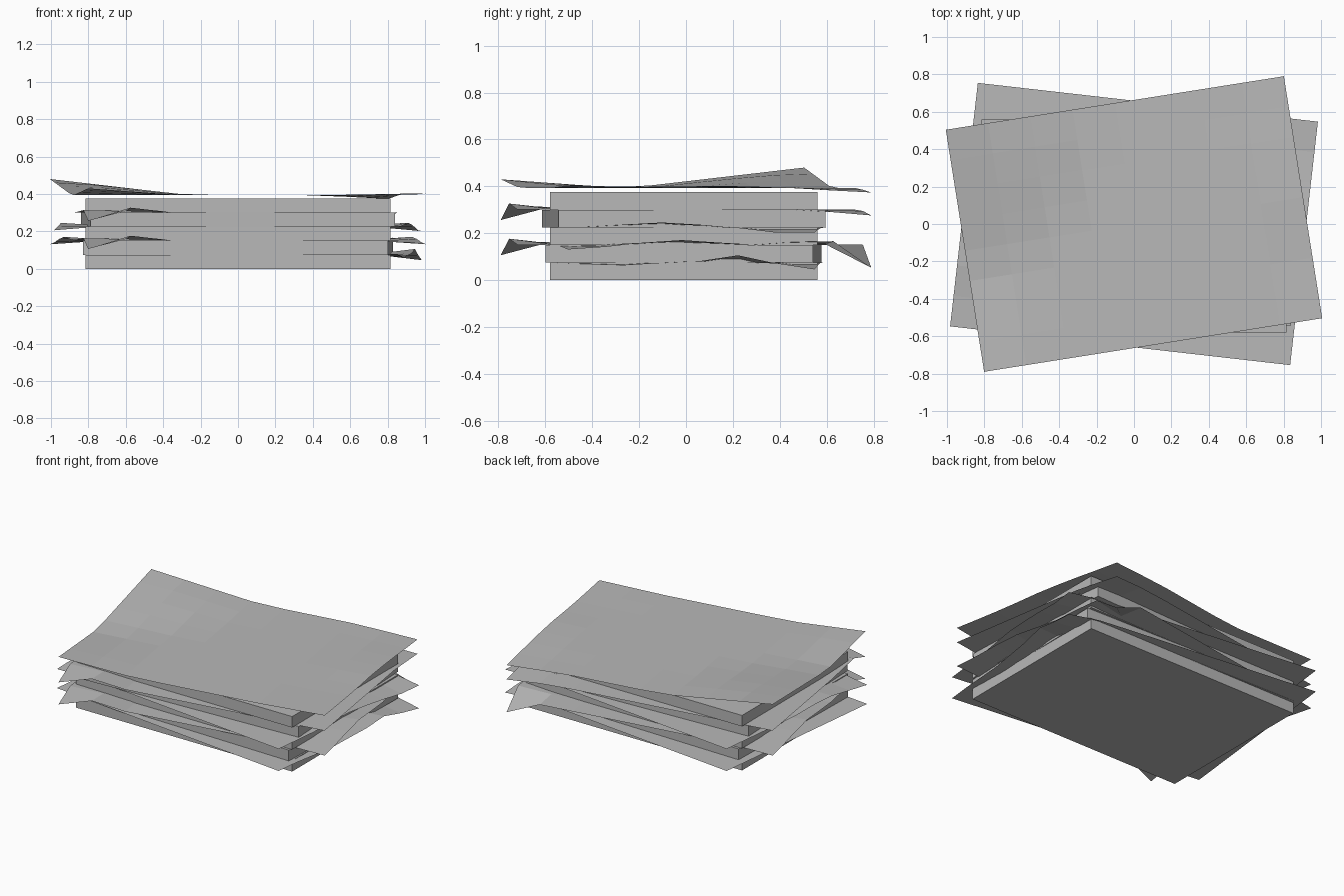
import bpy, bmesh, math
from mathutils import Matrix, Vector

cube = bpy.data.objects.get("Cube")
if cube:
    bpy.data.objects.remove(cube, do_unlink=True)

grey = bpy.data.materials.new("paper_grey")
grey.use_nodes = True
colour = (0.48, 0.48, 0.48, 1)
grey.diffuse_color = colour
grey.node_tree.nodes["Principled BSDF"].inputs["Base Color"].default_value = colour

HALF_W, HALF_D = 0.915, 0.655   # half size of a loose sheet
LAYER = 0.075                   # thickness of one ream


def finish(name, bm):
    mesh = bpy.data.meshes.new(name)
    bm.to_mesh(mesh)
    bm.free()
    mesh.materials.append(grey)
    obj = bpy.data.objects.new(name, mesh)
    bpy.context.collection.objects.link(obj)
    return obj


def ream(name, z, height, turn):
    """A neat block of stacked paper, slightly turned."""
    bm = bmesh.new()
    bmesh.ops.create_cube(bm, size=1)
    bmesh.ops.scale(bm, vec=(1.63, 1.14, height), verts=bm.verts)
    obj = finish(name, bm)
    obj.location = (0, -0.01, z + height / 2)
    obj.rotation_euler.z = math.radians(turn)


def sheet(name, z, turn, bends):
    """A loose sheet; each bend is (u, v, lift, radius), u and v from -1 to 1."""
    bm = bmesh.new()
    bmesh.ops.create_grid(bm, x_segments=8, y_segments=8, size=1)
    for v in bm.verts:
        x, y = v.co.x * HALF_W, v.co.y * HALF_D
        lift = 0
        for bu, bv, amount, radius in bends:
            dist = math.hypot(x - bu * HALF_W, y - bv * HALF_D)
            lift += amount * max(0, 1 - dist / radius)
        v.co = Vector((x, y, lift))
    obj = finish(name, bm)
    obj.location.z = z
    obj.rotation_euler.z = math.radians(turn)


# Neat reams, alternating small turns
for i, turn in enumerate((0, -1.3, 0, 2.5, 0)):
    ream(f"ream_{i + 1}", i * LAYER, LAYER, turn)

# Loose sheets sticking out between the reams, with curled corners
sheet("loose_sheet_1", 0.076, -6.5, [
    (1, 1, -0.03, 0.25), (1, 0.5, 0.03, 0.2), (1, -0.3, -0.015, 0.25)])
sheet("loose_sheet_2", 0.151, 9, [
    (-1, -1, -0.05, 0.25), (-0.75, -1, 0.03, 0.22), (-1, -0.75, 0.03, 0.2),
    (1, 1, -0.11, 0.2), (1, 0.75, 0.035, 0.25), (1, -1, -0.02, 0.3),
    (1, -0.25, 0.02, 0.3), (-1, 1, -0.02, 0.3), (-1, 0.25, 0.02, 0.3)])
sheet("loose_sheet_3", 0.226, -6.5, [
    (1, 1, -0.018, 0.3), (1, 0, 0.02, 0.35), (1, 0.75, -0.015, 0.25),
    (-1, -1, -0.02, 0.25), (-1, -0.4, 0.025, 0.3)])
sheet("loose_sheet_4", 0.301, 9, [
    (-1, -1, -0.05, 0.25), (-0.75, -1, 0.03, 0.22), (-1, -0.75, 0.03, 0.2),
    (1, 1, -0.025, 0.3)])

# Top sheet with one strongly lifted corner
sheet("top_sheet", 0.394, 9, [
    (-1, 1, 0.086, 0.75), (-1, -1, 0.036, 0.5), (1, 1, -0.02, 0.4),
    (1, -1, 0.01, 0.45), (1, 0, 0.008, 0.4)])
